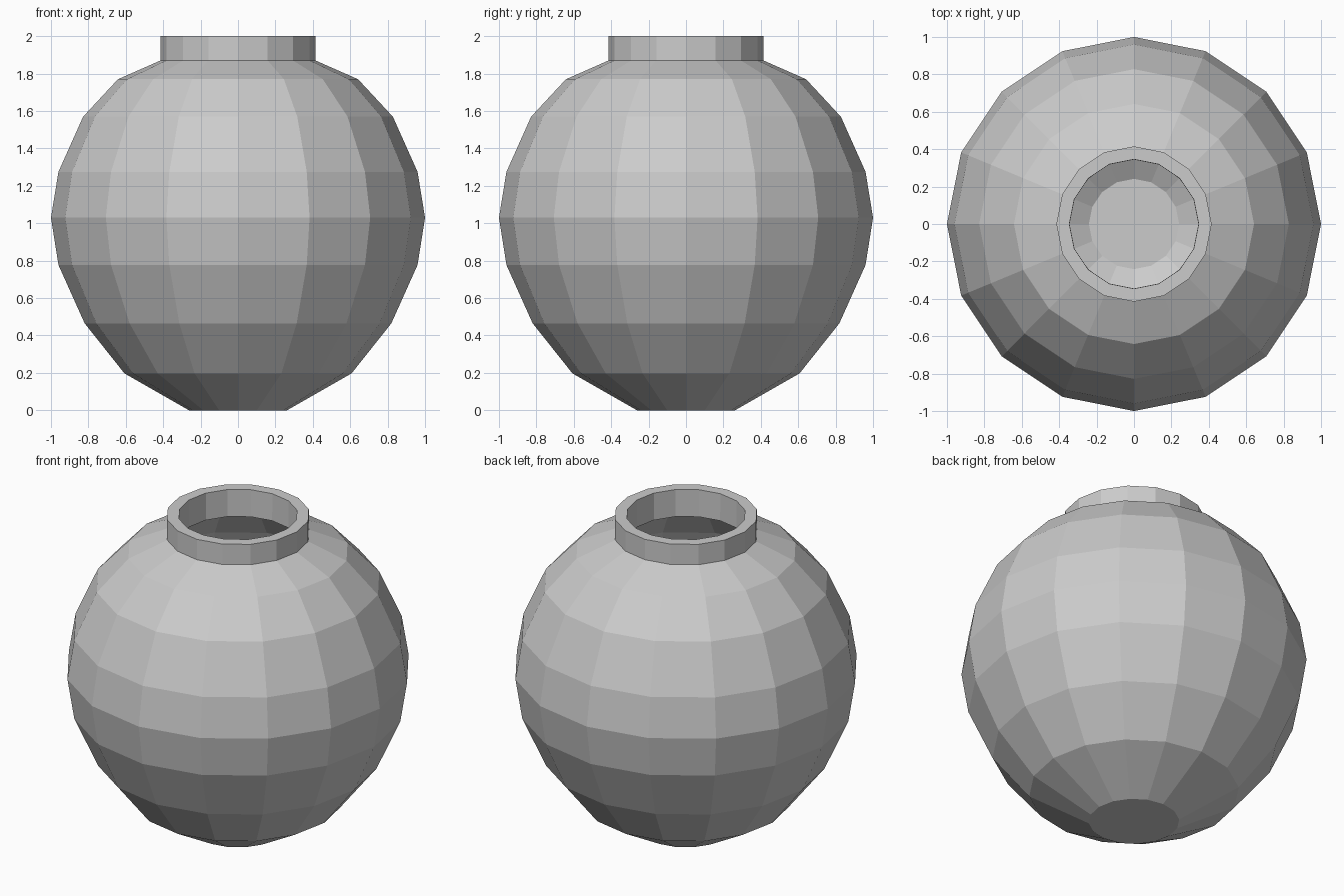
import bpy, bmesh
from math import cos, sin, pi

if "Cube" in bpy.data.objects:
    bpy.data.objects.remove(bpy.data.objects["Cube"])

SIDES = 16
# Outer profile (radius, height) from the foot to the lip
profile = [(0.262, 0), (0.607, 0.197), (0.82, 0.465), (0.96, 0.777), (1.0, 1.03),
           (0.96, 1.275), (0.828, 1.57), (0.642, 1.77), (0.415, 1.87), (0.415, 2.0)]

# Faceted pot: stacked rings joined by quads, closed at the foot
bm = bmesh.new()
rings = [[bm.verts.new((r * cos(2 * pi * i / SIDES), r * sin(2 * pi * i / SIDES), z))
          for i in range(SIDES)] for r, z in profile]
for low, high in zip(rings, rings[1:]):
    for i in range(SIDES):
        j = (i + 1) % SIDES
        bm.faces.new((low[i], low[j], high[j], high[i]))
bm.faces.new(rings[0][::-1])
mesh = bpy.data.meshes.new("pot")
bm.to_mesh(mesh)
bm.free()
pot = bpy.data.objects.new("pot", mesh)
bpy.context.collection.objects.link(pot)

# Wall thickness, grown inward so the lip and hollow interior appear
wall = pot.modifiers.new("wall", 'SOLIDIFY')
wall.thickness = 0.068
wall.offset = -1
wall.use_even_offset = True
wall.use_quality_normals = True
